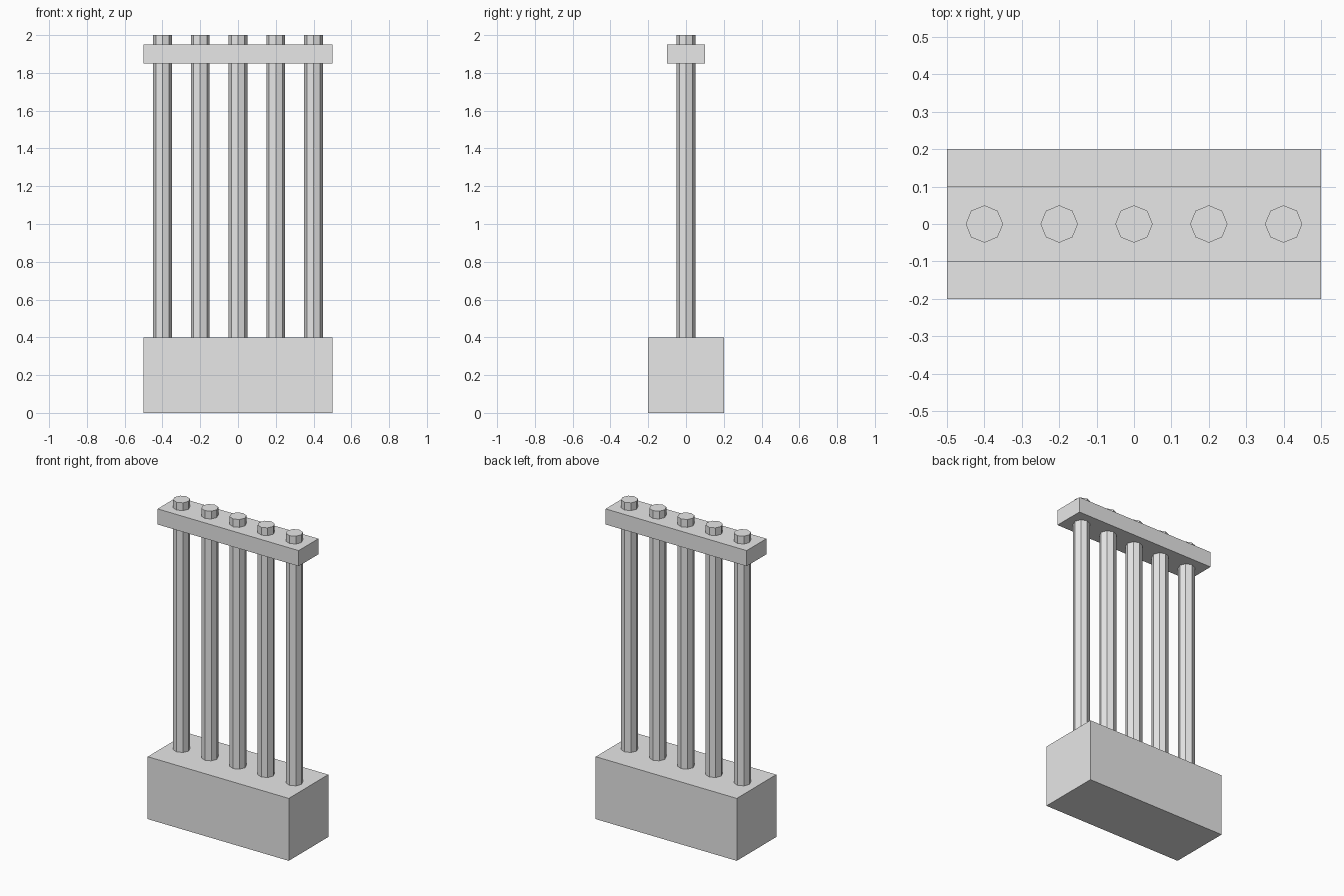
import bpy

if "Cube" in bpy.data.objects:
    bpy.data.objects.remove(bpy.data.objects["Cube"])

# Single plain grey
grey = bpy.data.materials.new("light_grey")
grey.diffuse_color = (0.8, 0.8, 0.8, 1.0)
grey.use_nodes = True
grey.node_tree.nodes["Principled BSDF"].inputs["Base Color"].default_value = grey.diffuse_color


def finish(name):
    obj = bpy.context.object
    obj.name = name
    bpy.ops.object.transform_apply(location=False, rotation=False, scale=True)
    obj.data.materials.append(grey)
    return obj


def block(name, width, depth, bottom, top):
    bpy.ops.mesh.primitive_cube_add(size=1, location=(0, 0, (bottom + top) / 2))
    bpy.context.object.scale = (width, depth, top - bottom)
    return finish(name)


def post(name, x, radius, bottom, top):
    bpy.ops.mesh.primitive_cylinder_add(vertices=8, radius=radius, depth=top - bottom,
                                        location=(x, 0, (bottom + top) / 2))
    return finish(name)


# Base wall and top rail
block("base_wall", 1.0, 0.4, 0.0, 0.4)
block("top_rail", 1.0, 0.2, 1.85, 1.95)

# Five octagonal bars rising from the base through the rail
for i in range(5):
    post(f"bar_{i + 1}", -0.4 + 0.2 * i, 0.05, 0.4, 2.0)
